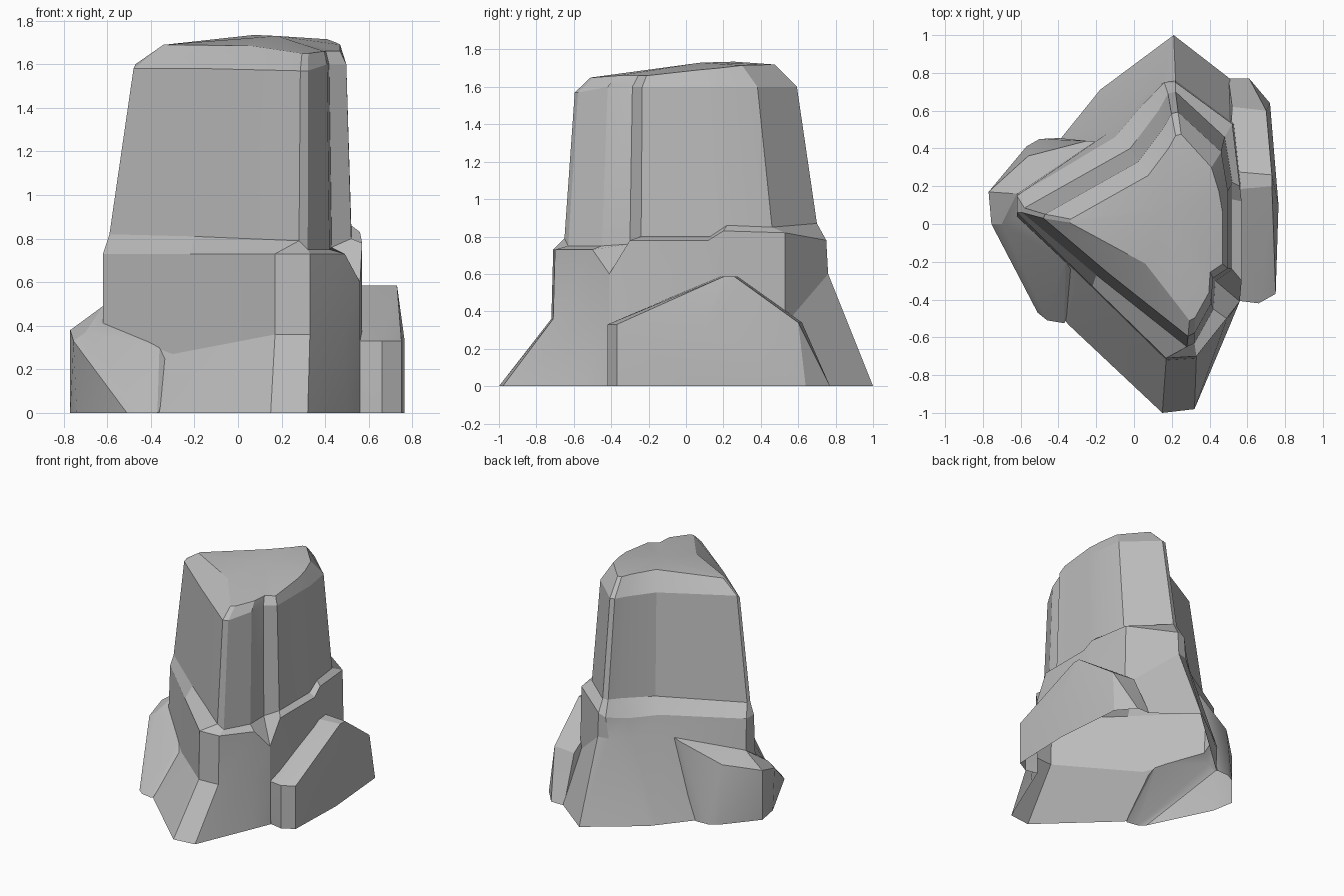
import bpy
import bmesh
import math

default_cube = bpy.data.objects.get("Cube")
if default_cube:
    bpy.data.objects.remove(default_cube, do_unlink=True)

# One plain stone colour
stone = bpy.data.materials.new("stone_grey")
stone.use_nodes = True
stone_colour = (0.5, 0.5, 0.5, 1.0)
stone.diffuse_color = stone_colour
stone.node_tree.nodes["Principled BSDF"].inputs["Base Color"].default_value = stone_colour


def finish(name, bm):
    """Turn a bmesh into a stone object."""
    bmesh.ops.recalc_face_normals(bm, faces=bm.faces[:])
    mesh = bpy.data.meshes.new(name)
    bm.to_mesh(mesh)
    bm.free()
    mesh.materials.append(stone)
    rock = bpy.data.objects.new(name, mesh)
    bpy.context.collection.objects.link(rock)
    return rock


def loft(name, rings, peak):
    """Join matching outlines from the ground up and close them at a peak."""
    bm = bmesh.new()
    loops = [[bm.verts.new(point) for point in ring] for ring in rings]
    count = len(loops[0])
    for lower, upper in zip(loops, loops[1:]):
        for i in range(count):
            j = (i + 1) % count
            bm.faces.new((lower[i], lower[j], upper[j], upper[i]))
    bm.faces.new(loops[0][::-1])
    top = bm.verts.new(peak)
    for i in range(count):
        bm.faces.new((loops[-1][i], loops[-1][(i + 1) % count], top))
    return finish(name, bm)


def boulder(name, ground, upper):
    """Convex stone wrapped around ground points and upper points."""
    bm = bmesh.new()
    for x, y in ground:
        bm.verts.new((x, y, 0))
    for point in upper:
        bm.verts.new(point)
    bmesh.ops.convex_hull(bm, input=bm.verts[:])
    spare = [v for v in bm.verts if not v.link_faces]
    bmesh.ops.delete(bm, geom=spare, context="VERTS")
    return finish(name, bm)


def shrink(ring, centre, factor, heights):
    """Copy an outline, pulled towards a centre, at new heights."""
    cx, cy = centre
    return [(cx + (p[0] - cx) * factor, cy + (p[1] - cy) * factor, z)
            for p, z in zip(ring, heights)]


# Outlines run from the left tip, along the front, right and back
foot = [(-.74, 0, 0), (-.35, -.53, 0), (.15, -1, 0), (.32, -.98, 0),
        (.5, -.555, 0), (.56, -.41, 0), (.57, -.3, 0), (.57, .12, 0),
        (.57, .2, 0), (.52, .76, 0), (.21, 1, 0), (-.18, .71, 0),
        (-.22, .66, 0), (-.39, .45, 0), (-.6, .2, 0)]
waist = [(-.62, .04, .39), (-.3, -.26, .27), (.17, -.72, .36),
         (.33, -.71, .36), (.49, -.51, .36), (.56, -.41, .33),
         (.57, -.3, .33), (.57, .12, .33), (.57, .2, .33),
         (.53, .53, .33), (.22, .76, .6), (.14, .74, .6),
         (.02, .64, .6), (-.14, .48, .6), (-.62, .16, .39)]
ledge_outer = [(-.62, .06, .73), (-.22, -.33, .73), (.17, -.71, .73),
               (.33, -.7, .73), (.49, -.5, .73), (.56, -.41, .6),
               (.57, -.3, .78), (.57, .12, .78), (.56, .2, .83),
               (.52, .53, .82), (.22, .75, .78), (.16, .75, .76),
               (.05, .635, .74), (-.1, .46, .74), (-.62, .15, .73)]
ledge_inner = [(-.59, .06, .82), (-.2, -.27, .81), (.28, -.65, .79),
               (.32, -.63, .75), (.42, -.45, .75), (.43, -.3, .76),
               (.52, -.24, .8), (.52, .13, .8), (.52, .22, .86),
               (.48, .46, .85), (.22, .7, .87), (.18, .69, .87),
               (.13, .6, .86), (-.02, .4, .84), (-.58, .085, .82)]

# Column shoulder and crown
shoulder_heights = [1.58] * 2 + [1.57] * 2 + [1.6] * 11
shoulder = shrink(ledge_inner, (.33, -.19), .88, shoulder_heights)
crown_heights = [1.69, 1.68, 1.65, 1.65, 1.66, 1.66, 1.66,
                 1.69, 1.7, 1.71, 1.72, 1.72, 1.725, 1.735, 1.69]
crown = shrink(shoulder, (.33, -.1), .83, crown_heights)
crown[1] = (.06, -.21, 1.685)
crown[8:10] = [(.45, .17, 1.7), (.41, .3, 1.715)]
rock = loft("rock_column",
            [foot, waist, ledge_outer, ledge_inner, shoulder, crown],
            (.18, .08, 1.73))

# Slab leaning on the +x side
side_slab = boulder(
    "side_slab",
    [(.5, -.39), (.66, -.42), (.75, -.37), (.765, .1),
     (.72, .64), (.61, .77), (.5, .77)],
    [(.5, -.4, .33), (.66, -.42, .33), (.75, -.37, .33),
     (.765, .1, .33), (.73, .2, .585), (.73, .26, .585),
     (.5, .18, .585), (.5, .28, .585), (.7, .6, .34), (.52, .62, .34)])

# Low boulder at the -x side
low_boulder = boulder(
    "low_boulder",
    [(-.37, -.525), (-.46, -.51), (-.51, -.47), (-.74, 0),
     (-.77, .17), (-.57, .41), (-.5, .45), (-.4, .455), (0, 0)],
    [(-.755, 0, .33), (-.77, .17, .38), (-.7, 0, .37),
     (-.62, .04, .4), (-.62, .16, .49), (-.36, -.18, .32),
     (-.56, .36, .44), (-.25, .44, .57), (-.16, .43, .6), (-.1, .3, .6)])

# Merge the stones into one shell
bpy.ops.object.select_all(action="DESELECT")
rock.select_set(True)
bpy.context.view_layer.objects.active = rock
for part in (side_slab, low_boulder):
    union = rock.modifiers.new("union", "BOOLEAN")
    union.operation = "UNION"
    union.solver = "EXACT"
    union.object = part
    bpy.ops.object.modifier_apply(modifier=union.name)
    bpy.data.objects.remove(part, do_unlink=True)

# Leave the shell open underneath
shell = bmesh.new()
shell.from_mesh(rock.data)
underside = [f for f in shell.faces if all(v.co.z < .001 for v in f.verts)]
bmesh.ops.delete(shell, geom=underside, context="FACES")
shell.to_mesh(rock.data)
shell.free()
bpy.ops.object.shade_smooth_by_angle(angle=math.radians(18))
